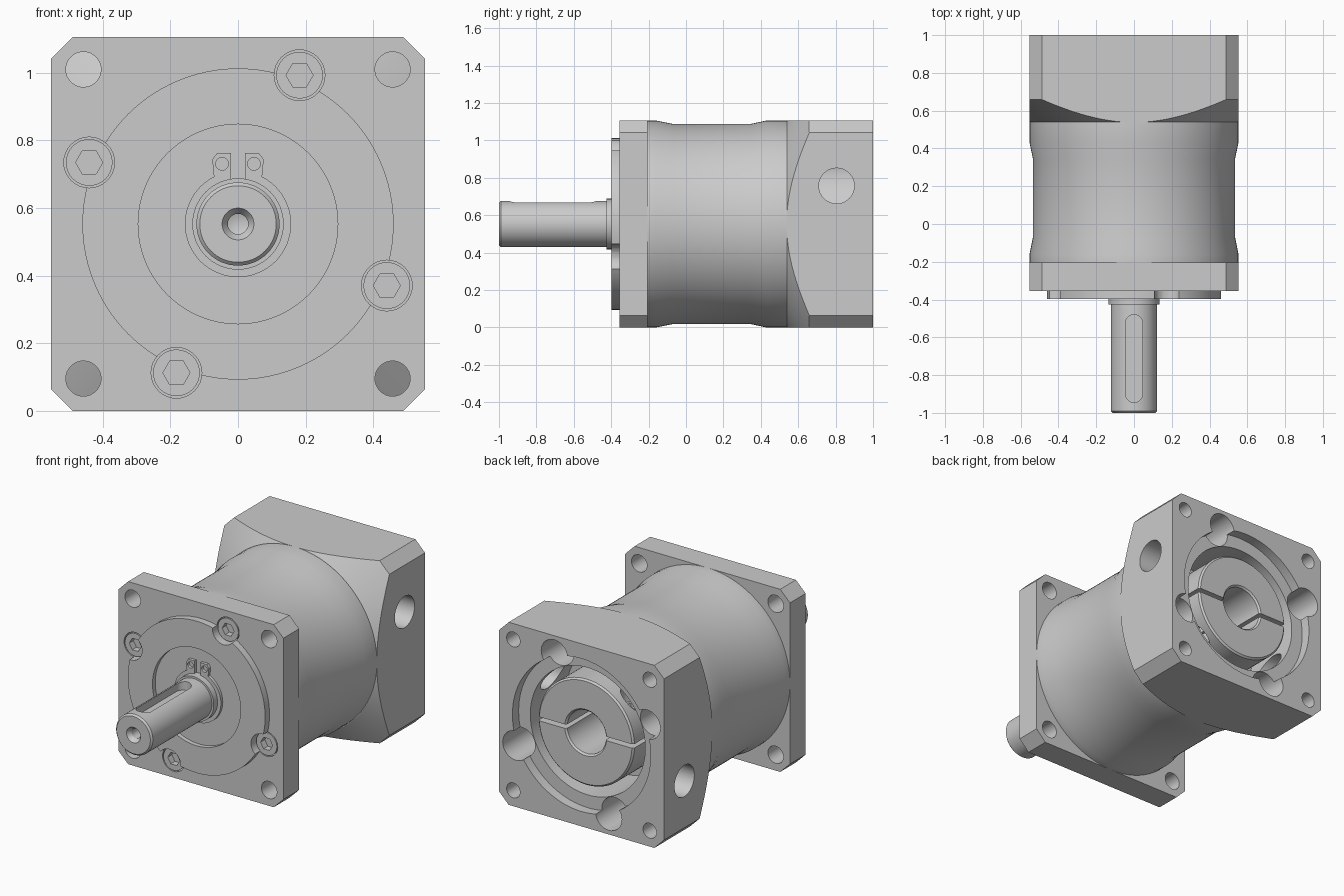
import bpy, bmesh
from math import sin, cos, pi, radians
from mathutils import Matrix

if "Cube" in bpy.data.objects:
    bpy.data.objects.remove(bpy.data.objects["Cube"])

ZC = 0.553          # height of the gearbox axis
H = 0.553           # half width of the square housing


def make(name, bm):
    bmesh.ops.recalc_face_normals(bm, faces=bm.faces)
    me = bpy.data.meshes.new(name)
    bm.to_mesh(me)
    bm.free()
    ob = bpy.data.objects.new(name, me)
    bpy.context.collection.objects.link(ob)
    return ob


def prism(name, pts, y0, y1, mat=None):
    """Extrude an (x, z) outline along y, optionally transformed."""
    bm = bmesh.new()
    f = bm.faces.new([bm.verts.new((x, y0, z)) for x, z in pts])
    r = bmesh.ops.extrude_face_region(bm, geom=[f])
    vs = [v for v in r['geom'] if isinstance(v, bmesh.types.BMVert)]
    bmesh.ops.translate(bm, vec=(0, y1 - y0, 0), verts=vs)
    if mat:
        bm.transform(mat)
    return make(name, bm)


def lathe(name, prof, n=96):
    """Revolve a closed (radius, y) profile about the y axis."""
    bm = bmesh.new()
    vs = [bm.verts.new((r, y, 0)) for r, y in prof]
    es = [bm.edges.new((vs[i], vs[(i + 1) % len(vs)])) for i in range(len(vs))
          if prof[i][0] > 0 or prof[(i + 1) % len(vs)][0] > 0]
    bmesh.ops.spin(bm, geom=vs + es, cent=(0, 0, 0), axis=(0, 1, 0),
                   angle=2 * pi, steps=n)
    bmesh.ops.remove_doubles(bm, verts=bm.verts, dist=1e-5)
    return make(name, bm)


def arc(r, a0, a1, n, cx=0, cz=0):
    return [(cx + r * cos(radians(a0 + (a1 - a0) * i / n)),
             cz + r * sin(radians(a0 + (a1 - a0) * i / n))) for i in range(n + 1)]


def circle(r, cx=0, cz=0, n=32):
    return arc(r, 0, 360, n, cx, cz)[:-1]


def boolean(ob, cutter, op='DIFFERENCE'):
    m = ob.modifiers.new('cut', 'BOOLEAN')
    m.operation, m.object, m.solver = op, cutter, 'EXACT'
    bpy.context.view_layer.objects.active = ob
    bpy.ops.object.modifier_apply(modifier=m.name)
    bpy.data.objects.remove(cutter)


def cut(ob, pts, y0, y1, mat=None):
    boolean(ob, prism('cutter', pts, y0, y1, mat))


TO_X = Matrix.Rotation(-pi / 2, 4, 'Z')     # (x, y, z) -> (y, -x, z)
TO_Z = Matrix.Rotation(pi / 2, 4, 'X')      # (x, y, z) -> (x, -z, y)
c = H - 0.065
square = [(H, -c), (H, c), (c, H), (-c, H), (-H, c), (-H, -c), (-c, -H), (c, -H)]
corners = [(sx * 0.457, sz * 0.457) for sx in (-1, 1) for sz in (-1, 1)]
bolts = [(0.182, 0.44), (-0.44, 0.182), (-0.182, -0.44), (0.44, -0.182)]

# Front flange and raised pilot disc with seal recess
flange = prism('front_flange', square, -0.355, -0.205)
pilot = lathe('pilot_disc', [(0, -0.37), (0.295, -0.37), (0.295, -0.397),
                             (0.46, -0.397), (0.46, -0.34), (0, -0.34)])
for x, z in corners:
    cut(flange, circle(0.052, x, z), -0.5, -0.1)
for x, z in bolts:
    cut(flange, circle(0.075, x, z), -0.5, -0.28)
    cut(pilot, circle(0.075, x, z), -0.5, -0.3)

# Socket screws in the flange
for i, (x, z) in enumerate(bolts):
    s = prism(f'flange_screw_{i}', circle(0.069, x, z), -0.355, -0.27)
    cut(s, circle(0.04, x, z, 6), -0.4, -0.315)

# Waisted round body
lathe('body', [(0, -0.21), (H, -0.21), (H, -0.16), (0.535, -0.07), (0.535, 0.345),
               (H, 0.43), (H, 0.545), (0, 0.545)], 128)

# Output shaft with centre hole, shoulder and keyway
shaft = lathe('output_shaft', [(0, -0.88), (0.03, -0.89), (0.03, -0.975), (0.047, -1),
                               (0.113, -1), (0.123, -0.99), (0.123, -0.425),
                               (0.135, -0.425), (0.135, -0.36), (0, -0.36)], 64)
keyway = arc(0.045, 0, 180, 16, 0, 0.90) + arc(0.045, 180, 360, 16, 0, 0.525)
cut(shaft, keyway, 0.07, 0.2, TO_Z)

# Retaining ring with two eared ends
ear = [(0.076, 0.19), (0.062, 0.21), (0.02, 0.21)]
ring = prism('retaining_ring',
             arc(0.157, 117, 423, 64) + ear + arc(0.131, 441, 99, 64)
             + [(-x, z) for x, z in reversed(ear)], -0.388, -0.365)
for sx in (-1, 1):
    cut(ring, circle(0.019, sx * 0.047, 0.178, 20), -0.5, -0.3)

# Rear motor housing: square block turned down to a cone at its front
block = prism('motor_housing', square, 0.5, 1.0)
boolean(block, lathe('cone', [(0, 0.54), (0.556, 0.54), (0.80, 0.70),
                              (0.80, 1.1), (0, 1.1)], 128), 'INTERSECT')
cut(block, circle(0.463, n=96), 0.94, 1.1)
cut(block, circle(0.385, n=96), 0.60, 1.1)
for x, z in bolts:
    cut(block, circle(0.088, x, z), 0.72, 1.1)
for x, z in corners:
    cut(block, circle(0.045, x, z), 0.76, 1.1)
for s in (-1, 1):       # clamp access holes on both sides
    cut(block, circle(0.095, -0.805, s * 0.204), s * 0.2, s * 0.7, TO_X)

# Split clamp collar and its two screws
collar = lathe('clamp_collar', [(0, 0.59), (0.32, 0.59), (0.32, 0.95), (0.31, 0.96),
                                (0.14, 0.96), (0.13, 0.95), (0.13, 0.64), (0, 0.64)])
cut(collar, [(-0.4, -0.012), (0.4, -0.012), (0.4, 0.012), (-0.4, 0.012)], 0.70, 1.1)
for s in (-1, 1):
    x = -0.22 * s
    cut(collar, circle(0.055, x, -0.845), s * 0.11, s * 0.4, TO_Z)
    screw = prism('clamp_screw', circle(0.045, x, -0.845), s * 0.10, s * 0.18, TO_Z)
    cut(screw, circle(0.026, x, -0.845, 6), s * 0.14, s * 0.3, TO_Z)

# Lift onto the ground and shade
for ob in bpy.data.objects:
    ob.location.z = ZC
    ob.select_set(True)
bpy.context.view_layer.objects.active = block
bpy.ops.object.shade_smooth_by_angle(angle=radians(25))
